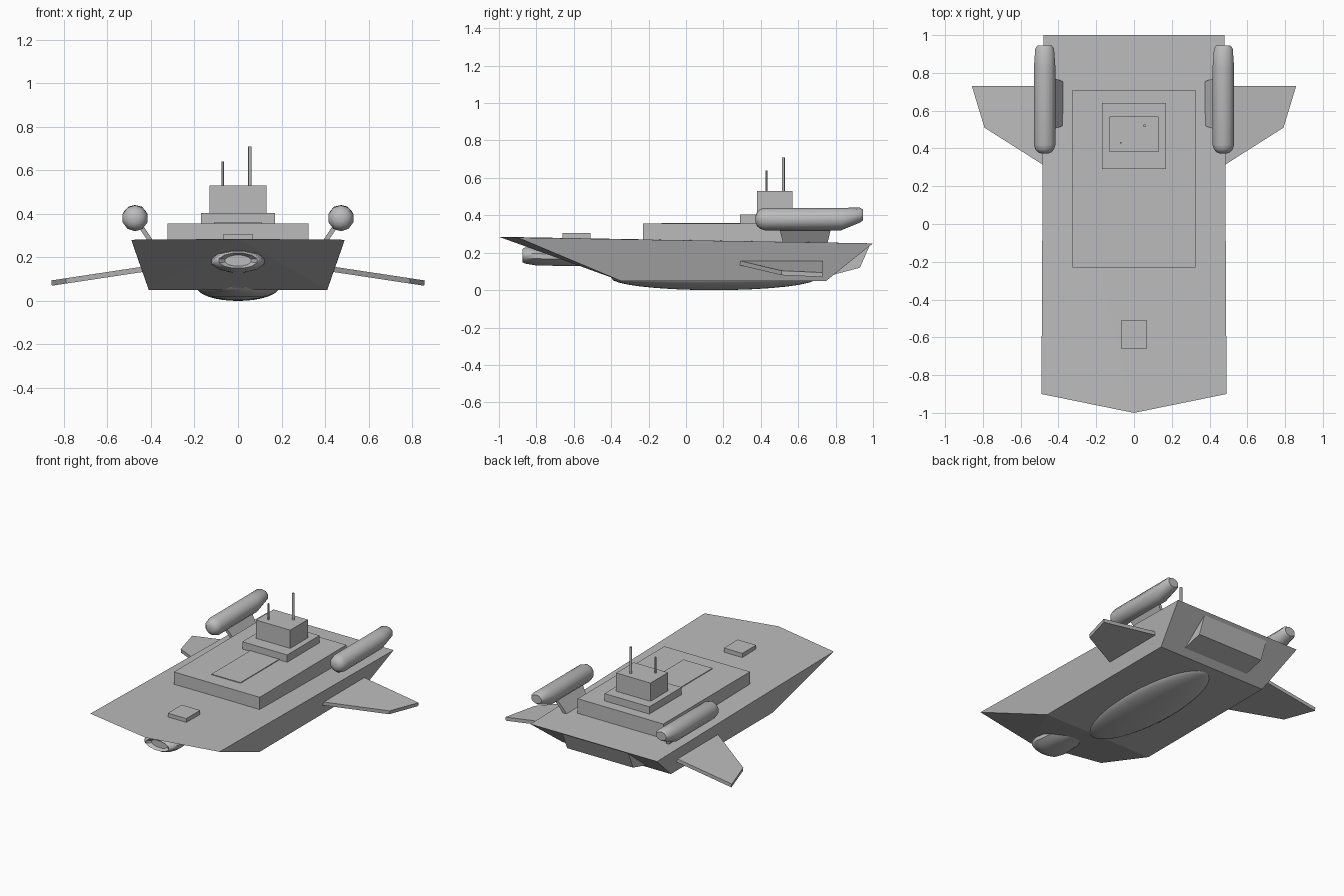
import bpy, bmesh, math
from mathutils import Vector

cube = bpy.data.objects.get("Cube")
if cube:
    bpy.data.objects.remove(cube)

grey = bpy.data.materials.new("hull_grey")
grey.use_nodes = True
COLOR = (0.5, 0.5, 0.5, 1)
grey.diffuse_color = COLOR
grey.node_tree.nodes["Principled BSDF"].inputs["Base Color"].default_value = COLOR


def finish(name, bm, smooth=None):
    bmesh.ops.recalc_face_normals(bm, faces=bm.faces)
    mesh = bpy.data.meshes.new(name)
    bm.to_mesh(mesh)
    bm.free()
    mesh.materials.append(grey)
    obj = bpy.data.objects.new(name, mesh)
    bpy.context.collection.objects.link(obj)
    if smooth:
        bpy.ops.object.select_all(action='DESELECT')
        obj.select_set(True)
        bpy.context.view_layer.objects.active = obj
        bpy.ops.object.shade_smooth_by_angle(angle=math.radians(smooth))
    return obj


def loft(name, rings, smooth=None):
    """Skin matching rings of points and cap both ends."""
    bm = bmesh.new()
    rows = [[bm.verts.new(p) for p in ring] for ring in rings]
    n = len(rows[0])
    for a, b in zip(rows, rows[1:]):
        for i in range(n):
            j = (i + 1) % n
            bm.faces.new((a[i], a[j], b[j], b[i]))
    bm.faces.new(rows[0])
    bm.faces.new(rows[-1])
    return finish(name, bm, smooth)


def box(name, x, y0, y1, z0, z1):
    return loft(name, [[(-x, y0, z), (x, y0, z), (x, y1, z), (-x, y1, z)]
                       for z in (z0, z1)])


def ellipse(y, cx, cz, rx, rz, n):
    return [(cx + rx * math.cos(math.tau * (i + .5) / n), y,
             cz + rz * math.sin(math.tau * (i + .5) / n)) for i in range(n)]


def plate(name, outline, offset):
    """Give a flat outline a thickness along an offset."""
    d = Vector(offset) / 2
    return loft(name, [[Vector(p) - d for p in outline],
                       [Vector(p) + d for p in outline]])


# Hull: convex wedge between the pointed deck and the flat bottom
bm = bmesh.new()
bm.verts.new((0, -1, .285))
for s in (-1, 1):
    for x, y, z in ((.49, -.9, .281), (.48, 1, .25), (.41, -.35, .05), (.41, .75, .05)):
        bm.verts.new((s * x, y, z))
bmesh.ops.convex_hull(bm, input=bm.verts[:])
finish("hull", bm)

# Rounded belly under the hull
bm = bmesh.new()
bmesh.ops.create_uvsphere(bm, u_segments=32, v_segments=16, radius=1)
for v in bm.verts:
    v.co = (v.co.x * .19, .15 + v.co.y * .55, .065 + v.co.z * .065)
finish("belly", bm, 40)

# Stepped superstructure
box("lower_deckhouse", .325, -.23, .71, .24, .355)
box("deckhouse_panel", .11, -.13, .3, .35, .36)
box("middle_deckhouse", .17, .29, .64, .35, .405)
box("bridge", .13, .38, .57, .4, .53)
box("bow_hatch", .07, -.66, -.51, .26, .305)

# Antennas on the bridge
for name, x, y, top, r in (("tall_antenna", .055, .52, .71, .008),
                           ("short_antenna", -.07, .43, .64, .005)):
    loft(name, [[(x + r * math.cos(a), y + r * math.sin(a), z)
                 for a in [math.tau * i / 8 for i in range(8)]] for z in (.52, top)], 50)

# Stern thruster housing
profile = ((.985, .245), (.93, .12), (.78, .08), (.78, .24))
loft("stern_thruster", [[(x, y, z) for y, z in profile] for x in (-.25, .25)])

# Sensor pod slung below the bow, with a recessed front
pod = ((-.85, .185, .062, .026), (-.875, .185, .09, .036), (-.86, .185, .11, .045),
       (-.8, .182, .125, .052), (-.68, .178, .115, .05), (-.56, .165, .075, .037),
       (-.46, .15, .03, .015))
loft("bow_sensor", [ellipse(y, 0, z, rx, rz, 12) for y, z, rx, rz in pod], 40)

for s, side in ((1, "left"), (-1, "right")):
    # Wing drooping outward
    wing = [(s * x, y, z) for x, y, z in ((.38, .25, .154), (.79, .51, .092),
                                          (.857, .73, .082), (.38, .73, .154))]
    plate(side + "_wing", wing, (s * .003, 0, .024))

    # Pylon leaning out to the nacelle
    pylon = [(s * x, y, z) for x, y, z in ((.385, .52, .25), (.455, .495, .355),
                                           (.455, .78, .355), (.385, .755, .25))]
    plate(side + "_pylon", pylon, (s * .018, 0, -.011))

    # Nacelle: domed nose, straight tube, tail cut up from below
    stations = ((.372, .38, .018), (.38, .38, .038), (.395, .38, .052), (.42, .38, .06),
                (.83, .38, .06), (.93, .401, .04), (.945, .401, .03))
    loft(side + "_nacelle", [ellipse(y, s * .473, z, r if y < .9 else r * 1.3, r, 10)
                             for y, z, r in stations], 50)
